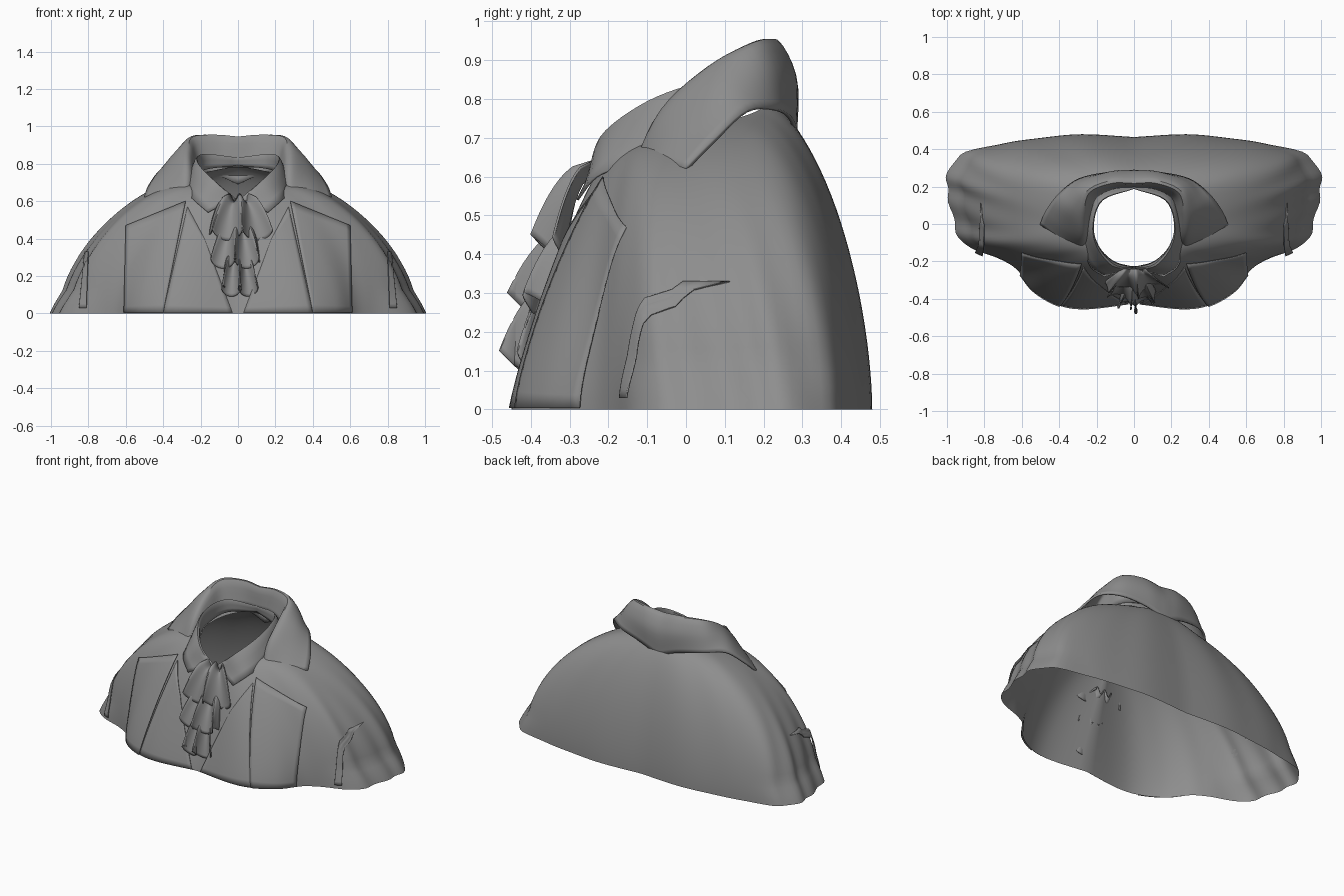
import bpy, bmesh, math
from mathutils import Vector
from mathutils.bvhtree import BVHTree

if "Cube" in bpy.data.objects:
    bpy.data.objects.remove(bpy.data.objects["Cube"])

grey = bpy.data.materials.new("cloth grey")
grey.use_nodes = True
COLOUR = (0.27, 0.27, 0.27, 1)
grey.diffuse_color = COLOUR
grey.node_tree.nodes["Principled BSDF"].inputs["Base Color"].default_value = COLOUR


def spline(points, steps):
    """Smooth path through the points."""
    pts = [Vector(p) for p in points]
    pts = [2 * pts[0] - pts[1]] + pts + [2 * pts[-1] - pts[-2]]
    path = []
    for i in range(1, len(pts) - 2):
        a, b, c, d = pts[i - 1:i + 3]
        for s in range(steps):
            t = s / steps
            path.append(b + (c - a) * t / 2 + (a * 2 - b * 5 + c * 4 - d) * t * t / 2
                        + (b * 3 - a - c * 3 + d) * t ** 3 / 2)
    return path + [pts[-2]]


def patch(rows, steps_u, steps_v):
    """Smooth grid through rows of points."""
    rows = [spline(r, steps_v) for r in rows]
    columns = [spline(c, steps_u) for c in zip(*rows)]
    return [list(r) for r in zip(*columns)]


def sheet(name, grid, mirror=True, thickness=0.0):
    """Mesh object from a grid of points, with optional mirror and thickness."""
    bm = bmesh.new()
    verts = [[bm.verts.new(p) for p in row] for row in grid]
    for r, s in zip(verts, verts[1:]):
        for i in range(len(r) - 1):
            bm.faces.new((r[i], r[i + 1], s[i + 1], s[i]))
    bmesh.ops.recalc_face_normals(bm, faces=bm.faces)
    tree = BVHTree.FromBMesh(bm)
    mesh = bpy.data.meshes.new(name)
    bm.to_mesh(mesh)
    bm.free()
    mesh.materials.append(grey)
    obj = bpy.data.objects.new(name, mesh)
    bpy.context.collection.objects.link(obj)
    if mirror:
        mod = obj.modifiers.new("Mirror", 'MIRROR')
        mod.merge_threshold = 0.002
    if thickness:
        mod = obj.modifiers.new("Solidify", 'SOLIDIFY')
        mod.thickness = thickness
        mod.offset = 0
    bpy.ops.object.select_all(action='DESELECT')
    obj.select_set(True)
    bpy.context.view_layer.objects.active = obj
    bpy.ops.object.shade_smooth_by_angle(angle=math.radians(40))
    return tree


# Jacket shell: hem outline (x, y) and roundness, front centre to back centre
hem = [(0, -.42, 1.1), (.25, -.45, 1.15), (.4, -.43, 1.25), (.54, -.35, 1.4),
       (.63, -.24, 1.7), (.73, -.18, 1.9), (.86, -.11, 1.8), (.91, 0, 1.7),
       (.94, .14, 1.7), (.95, .25, 1.7), (.88, .37, 1.75), (.7, .43, 1.75),
       (.5, .46, 1.7), (.28, .48, 1.7), (0, .465, 1.7)]
outline = spline(hem, 5)
body = []
for i, (hx, hy, p) in enumerate(outline):
    u = i / (len(outline) - 1)
    angle = math.pi * (u - .5)
    nx, ny, nz = .225 * math.cos(angle), .215 * math.sin(angle) - .01, .59 + .2 * u ** .7
    column = []
    for k in range(29):
        theta = math.pi / 2 * k / 28
        f = math.sin(theta) ** (2 / p)
        z = nz * max(math.cos(theta), 0) ** (2 / p)
        x, y = nx + (hx - nx) * f, ny + (hy - ny) * f
        # sleeve hem flare and soft cloth folds
        sleeve = min(max((hx - .72) / .15, 0), 1)
        x += sleeve * .05 * max(0, 1 - z / .12)
        x += sleeve * f ** 3 * .008 * math.sin(u * 70 + z * 8)
        column.append((x if 0 < i < len(outline) - 1 else 0, y, max(z, 0)))
    body.append(column)
surface = sheet("jacket_shell", body)


# Panels laid on the front of the shell
def drape(name, corners, lift, n=14):
    a, b, c, d = [Vector(p) for p in corners]
    grid = []
    for j in range(n + 1):
        v = j / n
        row = []
        for i in range(n + 1):
            q = a.lerp(b, i / n).lerp(d.lerp(c, i / n), v)
            hit = surface.ray_cast(Vector((q.x, -2, q.y)), Vector((0, 1, 0)))[0]
            y = hit.y if hit else -.2
            row.append((q.x, y - lift, q.y))
        grid.append(row)
    sheet(name, grid, thickness=.004)


drape("lapel", [(.28, .6), (.6, .47), (.61, .004), (.4, .004)], .012)
drape("waistcoat_front", [(.18, .4), (.27, .57), (.4, .004), (.03, .004)], .005)
drape("sleeve_fold", [(.8, .33), (.82, .33), (.85, .03), (.81, .03)], .02)

# Turned-down jacket collar, inner edge over the crest to the outer edge
collar = [
    [(.28, -.14, .6), (.3, -.13, .62), (.4, -.08, .635), (.5, 0, .62)],
    [(.24, -.07, .7), (.28, -.06, .77), (.37, 0, .75), (.47, .07, .69)],
    [(.23, .05, .78), (.27, .06, .88), (.34, .1, .85), (.4, .16, .77)],
    [(.2, .14, .8), (.24, .17, .94), (.28, .21, .88), (.29, .24, .77)],
    [(.1, .19, .81), (.12, .22, .95), (.13, .27, .87), (.12, .275, .74)],
    [(0, .2, .81), (0, .22, .94), (0, .28, .85), (0, .28, .69)]]
sheet("jacket_collar", patch(collar, 5, 5), thickness=.012)

# Pointed shirt collar: neck edge, folded top edge, outer edge
shirt = [
    [(.01, -.23, .57), (.02, -.24, .61), (.16, -.28, .54)],
    [(.11, -.2, .62), (.12, -.22, .7), (.23, -.23, .6)],
    [(.19, -.12, .68), (.2, -.12, .78), (.26, -.14, .64)],
    [(.22, 0, .73), (.22, 0, .83), (.26, 0, .74)],
    [(.17, .13, .77), (.17, .13, .85), (.2, .15, .78)],
    [(0, .2, .79), (0, .19, .83), (0, .21, .78)]]
sheet("shirt_collar", patch(shirt, 5, 4), thickness=.006)


# Three tiers of fluted neck ruffle
def ruffle(name, top, bottom, y_top, y_bottom, half_top, half_bottom, phase):
    grid = []
    for j in range(13):
        v = j / 12
        row = []
        for i in range(41):
            s = i / 20 - 1
            wave = math.sin(s * 7 + phase)
            half = half_top + (half_bottom - half_top) * v ** .5
            reach = v ** .45 * (1 - .45 * s * s)
            x = s * half + .025 * v * math.cos(s * 7 + phase)
            y = y_top + (y_bottom + .03 - y_top) * reach - .03 * v ** .5 * wave
            z = top + (bottom - top) * v + .03 * v * wave + .02 * (1 - v) * wave
            row.append((x, y, z))
        grid.append(row)
    sheet(name, grid, mirror=False, thickness=.006)


ruffle("upper_ruffle", .62, .42, -.24, -.40, .06, .18, .6)
ruffle("middle_ruffle", .46, .27, -.27, -.46, .06, .14, 2.4)
ruffle("lower_ruffle", .3, .12, -.34, -.48, .05, .1, .9)
